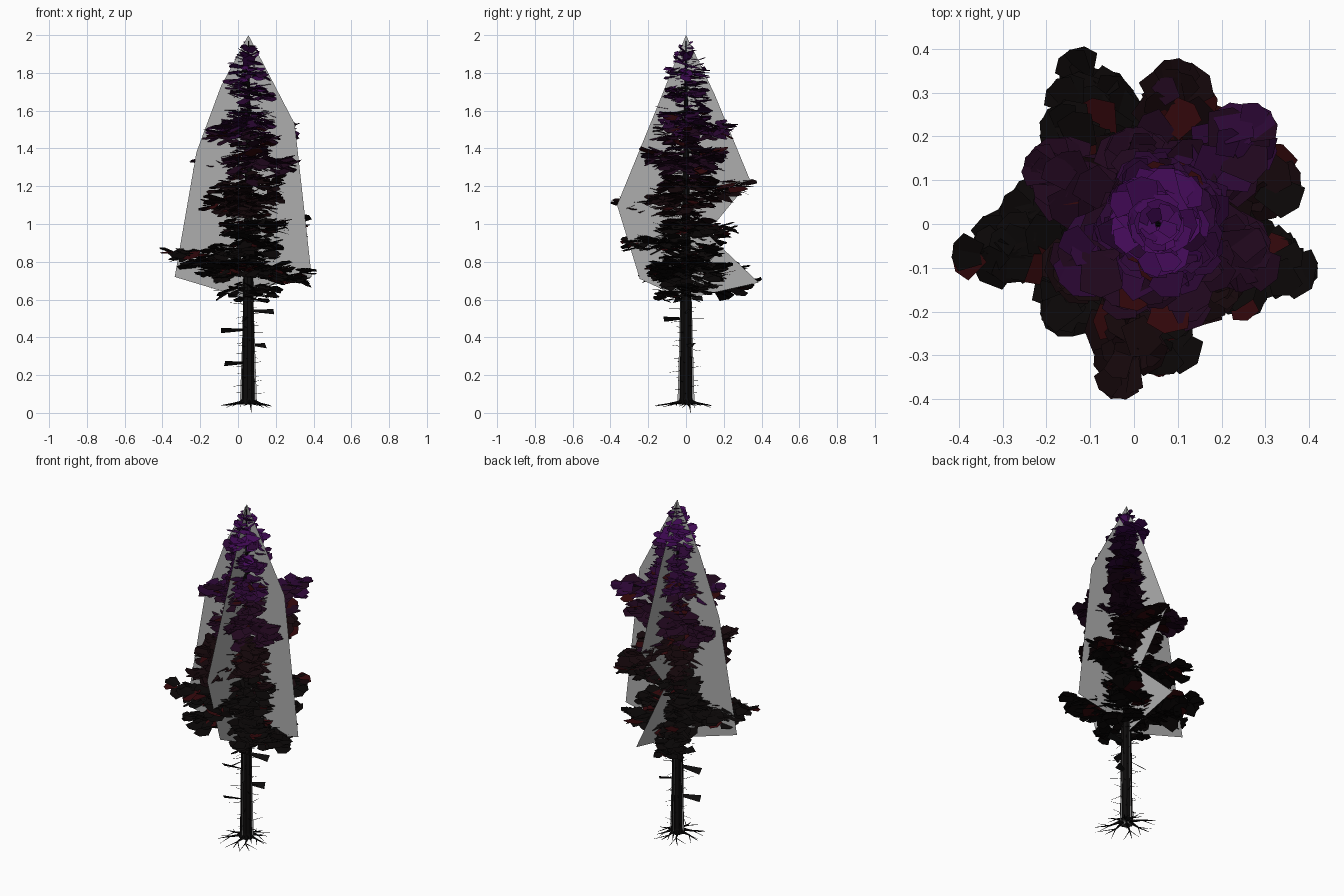
import bpy, bmesh, math, random
from mathutils import Vector, Matrix

if "Cube" in bpy.data.objects:
    bpy.data.objects.remove(bpy.data.objects["Cube"])

random.seed(7)
CX = 0.055                      # trunk axis offset in x
R = random.uniform


def material(name, rgb):
    m = bpy.data.materials.new(name)
    m.diffuse_color = (*rgb, 1)
    m.use_nodes = True
    m.node_tree.nodes["Principled BSDF"].inputs["Base Color"].default_value = m.diffuse_color
    return m


bark = material("bark", (0.004, 0.0035, 0.0035))
card_grey = material("card_grey", (0.42, 0.42, 0.42))
leaf_mats = [material("leaf_black", (0.003, 0.002, 0.002)),
             material("leaf_dark_red", (0.007, 0.002, 0.003)),
             material("leaf_maroon", (0.014, 0.002, 0.012)),
             material("leaf_plum", (0.024, 0.002, 0.034)),
             material("leaf_purple", (0.055, 0.003, 0.095)),
             material("leaf_red_tint", (0.03, 0.002, 0.003))]


def finish(bm, name, mats=()):
    me = bpy.data.meshes.new(name)
    bm.to_mesh(me)
    bm.free()
    for m in mats:
        me.materials.append(m)
    ob = bpy.data.objects.new(name, me)
    bpy.context.collection.objects.link(ob)
    return ob


def tube(bm, pts, radii, sides):
    """Tapered tube through a list of points."""
    rings = []
    for i, p in enumerate(pts):
        d = (pts[min(i + 1, len(pts) - 1)] - pts[max(i - 1, 0)]).normalized()
        q = d.to_track_quat('Z', 'Y')
        rings.append([bm.verts.new(p + q @ Vector((math.cos(a) * radii[i], math.sin(a) * radii[i], 0)))
                      for a in (2 * math.pi * k / sides for k in range(sides))])
    for a, b in zip(rings, rings[1:]):
        for k in range(sides):
            n = (k + 1) % sides
            bm.faces.new((a[k], a[n], b[n], b[k]))


def polar(a, r, z):
    return Vector((CX + r * math.cos(a), r * math.sin(a), z))


# Trunk: tapered, flared foot
bm = bmesh.new()
prof = [(0.045, 0.04), (0.08, 0.034), (0.6, 0.029), (1.2, 0.019), (1.7, 0.009), (1.97, 0.002)]
tube(bm, [Vector((CX, 0, z)) for z, r in prof], [r for z, r in prof], 9)
finish(bm, "trunk", [bark])

# Roots: bent tapers that fork toward the tips
bm = bmesh.new()
for i in range(8):
    a = i * 2 * math.pi / 8 + R(-0.2, 0.2)
    l = R(0.11, 0.17)
    mid = polar(a + R(-0.2, 0.2), l * 0.55, 0.05)
    tube(bm, [polar(a, 0.015, 0.065), polar(a, 0.05, 0.055), mid, polar(a, l, 0.04)],
         [0.011, 0.007, 0.004, 0.001], 5)
    for s in (-0.3, 0.3):
        tube(bm, [mid, polar(a + s, l * R(0.8, 1.25), R(0.025, 0.045))], [0.003, 0.0007], 4)
tube(bm, [polar(1, 0.02, 0.05), polar(1, 0.03, 0.0)], [0.006, 0.001], 4)
finish(bm, "roots", [bark])

# Dead twigs on the bare lower trunk
bm = bmesh.new()
for i in range(44):
    a, z = i * 2.4, 0.1 + 0.55 * i / 44
    tube(bm, [polar(a, 0.02, z), polar(a + R(-0.1, 0.1), R(0.055, 0.1), z + R(-0.012, 0.012))],
         [0.002, 0.0007], 3)
finish(bm, "dead_twigs", [bark])

# Broken stubs: small flat wedges widening outward
bm = bmesh.new()
for a, r, z in [(3.2, 0.145, 0.44), (3.4, 0.13, 0.265), (0.1, 0.135, 0.54), (0.4, 0.1, 0.36),
                (4.5, 0.12, 0.5), (1.8, 0.09, 0.61), (5.2, 0.07, 0.6)]:
    off = Vector((-math.sin(a) * 0.014, math.cos(a) * 0.014, 0.014))
    p, q = polar(a, 0.02, z), polar(a, r, z - 0.004)
    bm.faces.new([bm.verts.new(v) for v in (p - off * 0.4, q - off, q + off, p + off * 0.4)])
finish(bm, "broken_stubs", [bark])

# Foliage: every branch is a frond of overlapping flat leaf plates
leaves, stems = bmesh.new(), bmesh.new()
LEAF = [(0, -.36), (.8, -.5), (1, -.05), (.85, .46), (0, .36)]


def leaf(p, heading, size, pitch):
    m = (Matrix.Translation(p) @ Matrix.Rotation(heading, 4, 'Z') @ Matrix.Rotation(-pitch, 4, 'Y')
         @ Matrix.Rotation(R(-0.4, 0.4), 4, 'X'))
    f = leaves.faces.new([leaves.verts.new(m @ Vector((x * size, y * size * 0.95, 0))) for x, y in LEAF])
    band = sum(p.z + R(-0.05, 0.05) > h for h in (1.0, 1.25, 1.5, 1.76))
    f.material_index = 5 if p.z < 1.6 and random.random() < 0.08 else band


def frond(tip, width=1.0):
    d = tip - Vector((CX, 0, tip.z))
    length, a = d.length, math.atan2(d.y, d.x)
    sag = 0.03 * length / 0.3

    def at(t):
        return polar(a, length * t, tip.z + sag * (0.3 - math.sin(math.pi * t)))
    tube(stems, [at(0), at(0.5), at(0.85)], [0.007, 0.005, 0.001], 4)
    n = max(2, round(length / 0.036))
    for i in range(n):
        t = 0.12 + 0.68 * i / n
        size = width * min(0.09, 0.055 + 0.13 * length) * (0.8 + 0.35 * math.sin(math.pi * t))
        for s in (-1.0, -0.4, 0.4, 1.0):
            p = at(t) + Vector((0, 0, R(-0.032, 0.032)))
            leaf(p, a + s + R(-0.35, 0.35), size * R(0.6, 1.15), R(-0.5, 0.35))
    for s in (-0.5, 0, 0.5):
        tl = min(0.07, length * 0.4)
        leaf(at(1 - tl / length), a + s, tl, R(-0.2, 0.35))


# Long branches that set the outline
for t in [(-.42, -.08, .86), (.42, -.12, .75), (-.15, .40, .70), (.10, .38, 1.22), (.31, .26, 1.53),
          (.38, .12, 1.0), (.29, -.20, .77), (.31, -.10, 1.33), (.06, -.35, .92), (-.05, -.40, 1.12),
          (-.20, -.24, .77), (-.31, .03, .83), (-.25, .15, 1.34), (-.20, .26, .98), (.12, -.24, 1.37),
          (-.17, -.10, 1.5), (.24, .24, .78), (.22, -.20, 1.14), (-.18, .33, .78), (-.02, .22, 1.36),
          (.25, .20, 1.38), (-.18, -.14, 1.12)]:
    frond(Vector(t))

# Shorter whorls filling the crown
whorls = [(.67, .17, 5), (.76, .22, 6), (.83, .17, 5), (.89, .21, 6), (1.0, .22, 6), (1.07, .16, 5),
          (1.14, .22, 6), (1.22, .21, 6), (1.28, .13, 4), (1.35, .2, 6), (1.41, .13, 4), (1.48, .18, 6),
          (1.54, .16, 6), (1.61, .15, 5), (1.68, .14, 5), (1.75, .13, 5), (1.81, .12, 5)]
for k, (z, r, n) in enumerate(whorls):
    for i in range(n):
        a = 2 * math.pi * i / n + k * 0.7 + R(-0.25, 0.25)
        frond(polar(a, r * R(0.65, 1.12), z + R(-0.035, 0.035)), 0.9)

# Tuft at the very top
for i in range(28):
    z = 1.83 + 0.12 * i / 28
    leaf(polar(i * 2.4, 0.006, z), i * 2.4, 0.085 - 0.4 * (z - 1.83), R(-0.3, 0.9))
finish(leaves, "foliage", leaf_mats)
finish(stems, "branch_stems", [bark])

# Two crossed upright silhouette cards (grey)
FRONT = [(.1, .05), (.08, .655), (.39, .72), (.30, 1.53), (.17, 1.78), (.055, 2.0),
         (-.09, 1.73), (-.22, 1.38), (-.335, .72), (.03, .61), (.01, .05)]
SIDE = [(.045, .05), (.03, .61), (.385, .69), (.11, .95), (.34, 1.23), (.15, 1.69), (.0, 2.0),
        (-.14, 1.65), (-.365, 1.1), (-.245, .71), (-.03, .61), (-.045, .05)]
for name, outline, place in [("silhouette_card_across", FRONT, lambda u, z: (u, 0.004, z)),
                             ("silhouette_card_deep", SIDE, lambda u, z: (CX, u, z))]:
    bm = bmesh.new()
    f = bm.faces.new([bm.verts.new(place(u, z)) for u, z in outline])
    f.normal_update()
    bmesh.ops.triangulate(bm, faces=[f])
    finish(bm, name, [card_grey])
